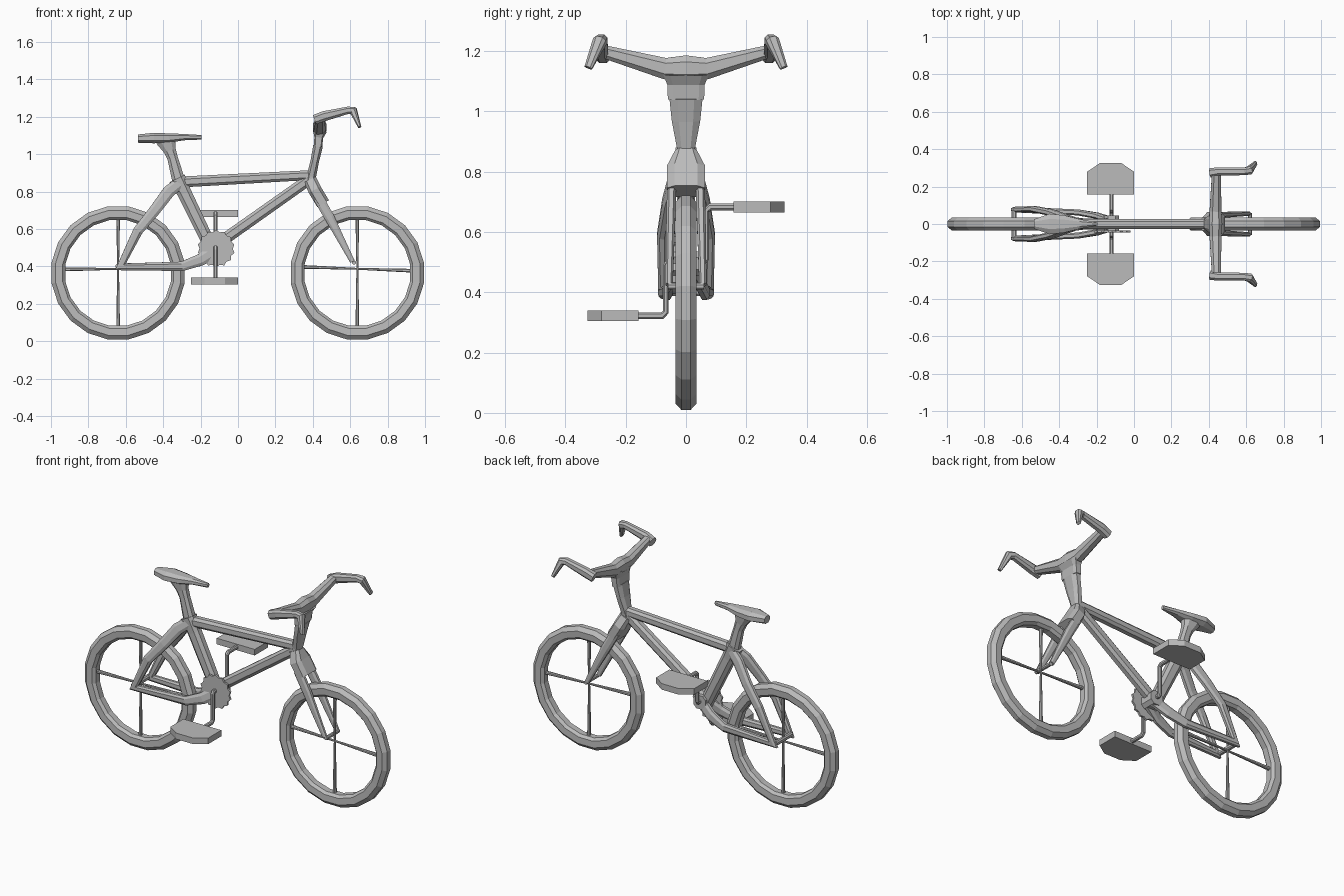
import bpy, bmesh, math
from mathutils import Vector

grey = bpy.data.materials.new("grey")
grey.diffuse_color = (0.5, 0.5, 0.5, 1)


def finish(name, bm):
    bmesh.ops.recalc_face_normals(bm, faces=bm.faces)
    me = bpy.data.meshes.new(name)
    bm.to_mesh(me)
    bm.free()
    me.materials.append(grey)
    ob = bpy.data.objects.new(name, me)
    bpy.context.collection.objects.link(ob)
    return ob


def skin(bm, rings, closed=False):
    """Bridge rings of verts; cap the ends unless closed."""
    n = len(rings[0])
    pairs = list(zip(rings, rings[1:])) + ([(rings[-1], rings[0])] if closed else [])
    for a, b in pairs:
        for i in range(n):
            j = (i + 1) % n
            bm.faces.new((a[i], a[j], b[j], b[i]))
    if not closed:
        bm.faces.new(rings[0])
        bm.faces.new(rings[-1])


def tube(name, stations, hint=(0, 1, 0), chamfer=0.5, mirror=False):
    """Chamfered-box tube. Station = (x, y, z, half size along hint, half size across)."""
    pts = [Vector(s[:3]) for s in stations]
    for sgn in ((1, -1) if mirror else (1,)):
        bm = bmesh.new()
        rings = []
        for i, s in enumerate(stations):
            d_in = (pts[i] - pts[max(i - 1, 0)]).normalized()
            d_out = (pts[min(i + 1, len(pts) - 1)] - pts[i]).normalized()
            t = (d_in + d_out).normalized()
            miter = 1 / max(t.dot(d_out if i == 0 else d_in), 0.65)
            side = Vector(hint)
            side = (side - t * side.dot(t)).normalized()
            up = t.cross(side)
            w, h, c = s[3], s[4] * miter, chamfer
            prof = [(1, -c), (1, c), (c, 1), (-c, 1), (-1, c), (-1, -c), (-c, -1), (c, -1)]
            ring = []
            for u, v in prof:
                p = pts[i] + side * u * w + up * v * h
                ring.append(bm.verts.new((p.x, p.y * sgn, p.z)))
            rings.append(ring)
        skin(bm, rings)
        finish(name + (("_left" if sgn > 0 else "_right") if mirror else ""), bm)


def prism(name, outline, axis, lo, hi):
    """Extrude a 2D outline along y or z."""
    bm = bmesh.new()
    rings = [[bm.verts.new((a, d, b) if axis == "y" else (a, b, d)) for a, b in outline]
             for d in (lo, hi)]
    skin(bm, rings)
    return finish(name, bm)


# Wheels: revolved rim profile plus four tapered spokes
def wheel(name, cx, cz, tilt):
    prof = [(0.36, -0.015), (0.36, 0.015), (0.338, 0.035), (0.30, 0.033),
            (0.286, 0.018), (0.286, -0.018), (0.30, -0.033), (0.338, -0.035)]
    bm = bmesh.new()
    n = 20
    rings = []
    for k in range(n):
        a = 2 * math.pi * (k + 0.5) / n
        rings.append([bm.verts.new((cx + r * math.cos(a), y, cz + r * math.sin(a))) for r, y in prof])
    skin(bm, rings, closed=True)
    finish(name + "_rim", bm)
    for k in range(4):
        a = math.pi / 2 * k + (tilt if k % 2 == 0 else 0)
        c, s = math.cos(a), math.sin(a)
        hub = (cx, 0, cz + 0.022)
        tube(f"{name}_spoke_{k}", [(*hub, 0.005, 0.005),
                                   (cx + c * 0.295, 0, cz + 0.022 * (k % 2 == 0) + s * 0.295, 0.010, 0.010)])


wheel("rear_wheel", -0.641, 0.365, 0.012)
wheel("front_wheel", 0.638, 0.365, -0.035)
tube("rear_axle", [(-0.641, -0.075, 0.40, 0.013, 0.013), (-0.641, 0.075, 0.40, 0.013, 0.013)], (1, 0, 0))
tube("front_axle", [(0.62, -0.06, 0.42, 0.01, 0.01), (0.62, 0.06, 0.42, 0.01, 0.01)], (1, 0, 0))

# Main frame tubes
tube("top_tube", [(-0.34, 0, 0.835, 0.026, 0.032), (-0.27, 0, 0.853, 0.026, 0.029), (0.39, 0, 0.888, 0.026, 0.026)])
tube("down_tube", [(0.39, 0, 0.872, 0.026, 0.03), (-0.13, 0, 0.505, 0.026, 0.031)])
tube("seat_tube", [(-0.325, 0, 0.87, 0.035, 0.045), (-0.285, 0, 0.79, 0.03, 0.038), (-0.13, 0, 0.47, 0.03, 0.034)])
tube("bottom_bracket", [(-0.12, -0.045, 0.495, 0.04, 0.04), (-0.12, 0.045, 0.495, 0.04, 0.04)], (1, 0, 0))

# Seat stay and chain stay in one bent tube per side
tube("rear_stay", [(-0.30, 0.012, 0.855, 0.016, 0.03), (-0.37, 0.035, 0.80, 0.017, 0.033),
                   (-0.445, 0.062, 0.70, 0.017, 0.03), (-0.535, 0.08, 0.59, 0.016, 0.026),
                   (-0.628, 0.077, 0.398, 0.015, 0.022), (-0.30, 0.062, 0.40, 0.016, 0.025),
                   (-0.20, 0.045, 0.435, 0.016, 0.032), (-0.12, 0.02, 0.485, 0.016, 0.035)], mirror=True)

# Fork crown and blades
tube("fork_crown", [(0.385, 0, 0.865, 0.035, 0.034), (0.41, 0, 0.81, 0.063, 0.036),
                    (0.455, 0, 0.735, 0.063, 0.036)], chamfer=0.6)
tube("fork_blade", [(0.43, 0.047, 0.765, 0.015, 0.027), (0.49, 0.05, 0.66, 0.015, 0.026),
                    (0.612, 0.056, 0.425, 0.012, 0.013)], mirror=True)

# Stem and clamp
tube("stem", [(0.385, 0, 0.82, 0.029, 0.028), (0.392, 0, 0.88, 0.03, 0.025),
              (0.412, 0, 0.97, 0.047, 0.023), (0.428, 0, 1.045, 0.055, 0.026)])
tube("stem_clamp", [(0.428, 0, 1.04, 0.06, 0.022), (0.432, 0, 1.09, 0.062, 0.024),
                    (0.438, 0, 1.125, 0.075, 0.038)], chamfer=0.7)

# Handlebar: wide centre, rising arms, forward grips with drooping ends
tube("handlebar", [(0.44, -0.265, 1.196, 0.024, 0.022), (0.436, -0.07, 1.142, 0.032, 0.035),
                   (0.436, 0, 1.143, 0.036, 0.043), (0.436, 0.07, 1.142, 0.032, 0.035),
                   (0.44, 0.265, 1.196, 0.024, 0.022)], (1, 0, 0))
tube("grip", [(0.412, 0.274, 1.185, 0.025, 0.026), (0.46, 0.281, 1.203, 0.022, 0.027),
              (0.59, 0.281, 1.235, 0.02, 0.019), (0.618, 0.287, 1.231, 0.022, 0.019),
              (0.65, 0.324, 1.145, 0.013, 0.009)], mirror=True)

# Saddle and seat post
tube("saddle", [(-0.535, 0, 1.083, 0.025, 0.022), (-0.45, 0, 1.086, 0.055, 0.028),
                (-0.37, 0, 1.086, 0.046, 0.025), (-0.29, 0, 1.091, 0.026, 0.017),
                (-0.195, 0, 1.09, 0.008, 0.012)])
tube("seat_post", [(-0.385, 0, 1.075, 0.032, 0.055), (-0.365, 0, 1.02, 0.025, 0.033),
                   (-0.35, 0, 0.98, 0.024, 0.028), (-0.315, 0, 0.85, 0.027, 0.035)])

# Toothed chainring
teeth = [((0.1 if k % 2 else 0.089) * math.cos(math.pi * k / 14) - 0.117,
          (0.1 if k % 2 else 0.089) * math.sin(math.pi * k / 14) + 0.495) for k in range(28)]
prism("chainring", teeth, "y", -0.046, -0.034)

# Cranks and pedals: lower on -y, upper on +y
for side, s, zp in (("right", -1, 0.322), ("left", 1, 0.683)):
    dz = 0.012 if s < 0 else -0.012
    tube(f"crank_{side}", [(-0.12, s * 0.03, 0.5, 0.011, 0.011), (-0.12, s * 0.058, 0.5, 0.011, 0.011),
                           (-0.12, s * 0.067, 0.5 - dz, 0.011, 0.009),
                           (-0.12, s * 0.067, zp + dz, 0.011, 0.009),
                           (-0.12, s * 0.08, zp, 0.011, 0.011), (-0.12, s * 0.17, zp, 0.011, 0.011)], (1, 0, 0))
    half = [(-0.25, 0.157), (-0.25, 0.28), (-0.18, 0.327), (-0.07, 0.327), (0.0, 0.28), (0.0, 0.157)]
    prism(f"pedal_{side}", [(x, s * y) for x, y in half], "z", zp - 0.018, zp + 0.018)
